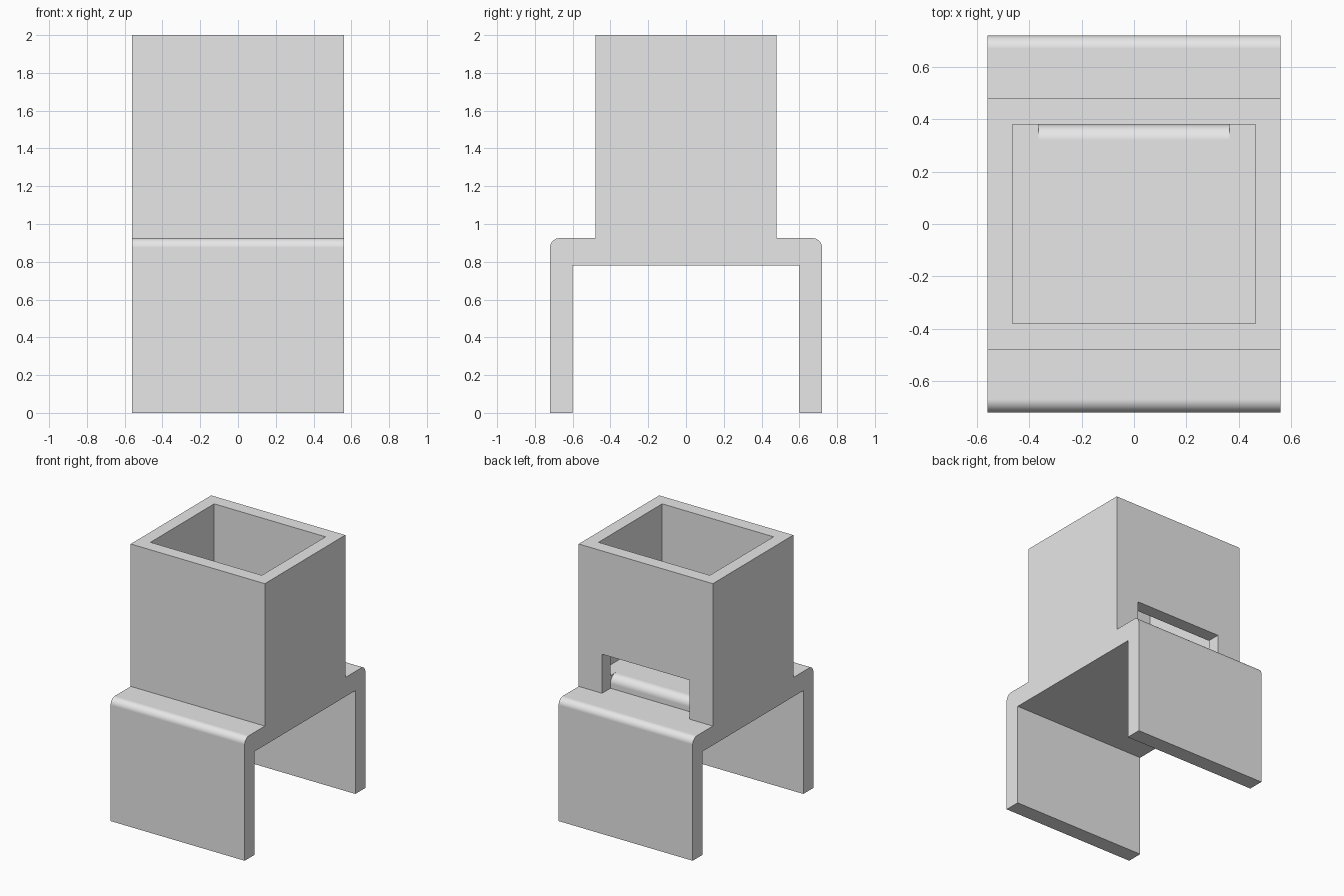
import bpy
import bmesh
from math import sin, cos, radians

cube = bpy.data.objects.get("Cube")
if cube:
    bpy.data.objects.remove(cube, do_unlink=True)

grey = bpy.data.materials.new("plain grey")
grey.use_nodes = True
colour = (0.8, 0.8, 0.8, 1)
grey.diffuse_color = colour
grey.node_tree.nodes["Principled BSDF"].inputs["Base Color"].default_value = colour


def arc(y, z, radius, start, end, steps=10):
    """Points of a rounded corner in the y-z plane."""
    angles = [radians(start + (end - start) * i / steps) for i in range(steps + 1)]
    return [(y + radius * cos(a), z + radius * sin(a)) for a in angles]


def extrude_profile(name, points, half_width):
    """Sweep a y-z outline across x."""
    bm = bmesh.new()
    face = bm.faces.new([bm.verts.new((-half_width, y, z)) for y, z in points])
    swept = bmesh.ops.extrude_face_region(bm, geom=[face])["geom"]
    verts = [v for v in swept if isinstance(v, bmesh.types.BMVert)]
    bmesh.ops.translate(bm, verts=verts, vec=(2 * half_width, 0, 0))
    bmesh.ops.recalc_face_normals(bm, faces=bm.faces[:])
    mesh = bpy.data.meshes.new(name)
    bm.to_mesh(mesh)
    bm.free()
    mesh.materials.append(grey)
    obj = bpy.data.objects.new(name, mesh)
    bpy.context.collection.objects.link(obj)
    return obj


def cut(target, cutter):
    """Subtract a cutter and discard it."""
    cutter.hide_render = True
    mod = target.modifiers.new("cut", 'BOOLEAN')
    mod.operation = 'DIFFERENCE'
    mod.solver = 'EXACT'
    mod.object = cutter
    bpy.context.view_layer.objects.active = target
    bpy.ops.object.modifier_apply(modifier=mod.name)
    bpy.data.objects.remove(cutter, do_unlink=True)


SHELF, FLOOR, ROUND, LIP = 0.925, 1.02, 0.05, 0.06

# Saddle legs, shelf and tower share one symmetric outline
half = [(0.6, 0.78), (0.6, 0), (0.72, 0)]
half += arc(0.72 - ROUND, SHELF - ROUND, ROUND, 0, 90)
half += [(0.48, SHELF), (0.48, 2)]
body = extrude_profile("hopper_body", half + [(-y, z) for y, z in reversed(half)], 0.56)

# Open cavity in the tower
cavity = [(-0.38, FLOOR), (0.38, FLOOR), (0.38, 2.2), (-0.38, 2.2)]
cut(body, extrude_profile("cavity_cutter", cavity, 0.465))

# Rear outlet with a rounded floor lip
outlet = [(0.6, SHELF), (0.38, SHELF)]
outlet += arc(0.38 - LIP, FLOOR - LIP, LIP, 0, 90)
outlet += [(0.38 - LIP, 1.22), (0.6, 1.22)]
cut(body, extrude_profile("outlet_cutter", outlet, 0.365))

# Smooth rounded edges, crisp flat faces
bpy.ops.object.select_all(action='DESELECT')
body.select_set(True)
bpy.context.view_layer.objects.active = body
bpy.ops.object.shade_smooth_by_angle(angle=radians(30))
weighted = body.modifiers.new("weighted normals", 'WEIGHTED_NORMAL')
weighted.keep_sharp = True
